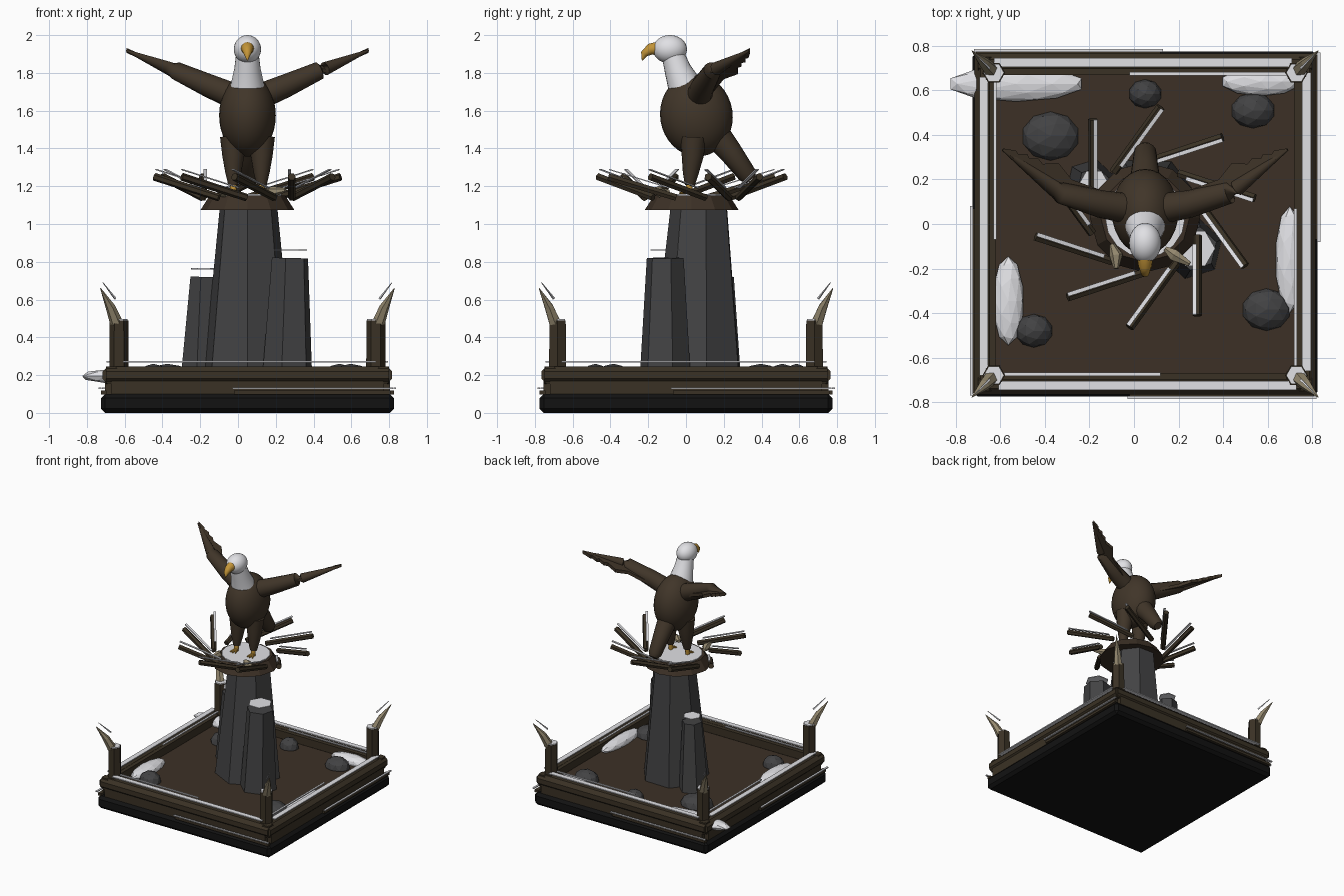
import bpy, bmesh, math
from mathutils import Vector, Matrix

if "Cube" in bpy.data.objects:
    bpy.data.objects.remove(bpy.data.objects["Cube"])

CX = 0.05  # the scene is slightly off centre because of the drift poking out


def material(name, rgb):
    m = bpy.data.materials.new(name)
    m.use_nodes = True
    m.diffuse_color = (*rgb, 1)
    m.node_tree.nodes["Principled BSDF"].inputs["Base Color"].default_value = (*rgb, 1)
    return m


BLACK = material("black base", (0.006, 0.006, 0.006))
EARTH = material("dark earth", (0.045, 0.03, 0.019))
TIMBER = material("timber", (0.042, 0.031, 0.018))
STONE = material("grey stone", (0.055, 0.055, 0.057))
SNOW = material("snow white", (0.75, 0.75, 0.78))
FEATHER = material("brown feather", (0.052, 0.036, 0.022))
YELLOW = material("yellow", (0.55, 0.3, 0.04))
BONE = material("bone", (0.3, 0.25, 0.16))


def finish(name, bm, mat, smooth=False):
    bmesh.ops.recalc_face_normals(bm, faces=bm.faces)
    me = bpy.data.meshes.new(name)
    bm.to_mesh(me)
    bm.free()
    me.materials.append(mat)
    if smooth:
        me.shade_smooth()
    ob = bpy.data.objects.new(name, me)
    bpy.context.collection.objects.link(ob)
    return ob


def box(name, center, size, mat, rot=None, bevel=0):
    bm = bmesh.new()
    bmesh.ops.create_cube(bm, size=1)
    m = Matrix.Translation(center) @ (rot or Matrix()) @ Matrix.Diagonal((*size, 1))
    bmesh.ops.transform(bm, matrix=m, verts=bm.verts)
    if bevel:
        bmesh.ops.bevel(bm, geom=bm.edges[:], offset=bevel, segments=1, affect='EDGES')
    return finish(name, bm, mat)


def blob(name, center, radii, mat, tilt=0, low=True):
    bm = bmesh.new()
    if low:
        bmesh.ops.create_icosphere(bm, subdivisions=2, radius=1)
    else:
        bmesh.ops.create_uvsphere(bm, u_segments=28, v_segments=18, radius=1)
    m = (Matrix.Translation(center) @ Matrix.Rotation(tilt, 4, 'X')
         @ Matrix.Diagonal((*radii, 1)))
    bmesh.ops.transform(bm, matrix=m, verts=bm.verts)
    return finish(name, bm, mat, not low)


def tube(name, pts, radii, sides, mat, smooth=False, turn=0.0):
    """Rings of given radii along a path; a flat polygon caps each end."""
    bm, rings = bmesh.new(), []
    pts = [Vector(p) for p in pts]
    for i, (p, r) in enumerate(zip(pts, radii)):
        d = (pts[min(i + 1, len(pts) - 1)] - pts[max(i - 1, 0)]).normalized()
        ref = Vector((1, 0, 0)) if abs(d.x) < 0.8 else Vector((0, 0, 1))
        v = d.cross(ref).normalized()
        u = v.cross(d)
        ang = [turn + math.tau * k / sides for k in range(sides)]
        rings.append([bm.verts.new(p + r * (u * math.cos(a) + v * math.sin(a))) for a in ang])
    for a, b in zip(rings, rings[1:]):
        for k in range(sides):
            bm.faces.new((a[k], a[k - 1], b[k - 1], b[k]))
    bm.faces.new(rings[0])
    bm.faces.new(rings[-1])
    ob = finish(name, bm, mat)
    if smooth:
        bpy.ops.object.select_all(action='DESELECT')
        ob.select_set(True)
        bpy.context.view_layer.objects.active = ob
        bpy.ops.object.shade_smooth_by_angle(angle=math.radians(50))
    return ob


# Base and ground
box("base_slab", (CX, 0, 0.05), (1.55, 1.55, 0.1), BLACK, bevel=0.022)
box("ground", (CX, 0, 0.135), (1.38, 1.38, 0.09), EARTH)

# Fence: four sides turned around the middle
for k in range(4):
    turn = Matrix.Rotation(k * math.pi / 2, 4, 'Z')

    def at(t, out, z):
        return Matrix.Translation((CX, 0, 0)) @ turn @ Vector((t, -out, z))

    def strip(name, a, b, out, z, width, thick, mat):
        box(name, at((a + b) / 2, out, z), (b - a, width, thick), mat, turn)

    tube(f"top_rail_{k}", [at(-0.75, 0.72, 0.2), at(0.75, 0.72, 0.2)], [0.05] * 2, 8, TIMBER,
         turn=math.pi / 8)
    strip("lower_plank", -0.72, 0.72, 0.715, 0.135, 0.08, 0.07, TIMBER)
    strip("outer_plank", -0.07, 0.76, 0.76, 0.108, 0.03, 0.02, TIMBER)
    strip("inner_plank", -0.7, 0.7, 0.69, 0.215, 0.04, 0.06, TIMBER)
    strip("rail_snow", -0.66, 0.68, 0.725, 0.27, 0.04, 0.008, SNOW)
    strip("outer_snow", -0.08, 0.77, 0.78, 0.13, 0.015, 0.008, SNOW)
    strip("inner_snow", -0.68, 0.07, 0.675, 0.27, 0.014, 0.008, SNOW)

    # Corner post with horn and its snow
    tube(f"corner_post_{k}", [at(0.68, 0.68, 0.1), at(0.68, 0.68, 0.49)], [0.052, 0.05], 6, TIMBER)
    tube(f"post_snow_{k}", [at(0.68, 0.68, 0.49), at(0.68, 0.68, 0.497)], [0.046] * 2, 6, SNOW)
    tube(f"horn_{k}", [at(0.695, 0.695, 0.48), at(0.725, 0.725, 0.56), at(0.778, 0.778, 0.66)],
         [0.034, 0.026, 0.002], 6, BONE)
    tube(f"horn_snow_{k}", [at(0.70, 0.70, 0.605), at(0.765, 0.765, 0.69)],
         [0.007, 0.002], 4, SNOW)

# Rocks and snow drifts: x, y, half width, half depth
for x, y, a, b in [(-0.375, 0.395, 0.13, 0.11), (0.05, 0.585, 0.075, 0.065),
                   (0.535, 0.51, 0.1, 0.08), (0.595, -0.385, 0.11, 0.095),
                   (-0.45, -0.48, 0.085, 0.075)]:
    blob("rock", (x, y, 0.185), (a, b, 0.075), STONE)
for x, y, a, b in [(-0.53, 0.63, 0.31, 0.08), (0.57, 0.64, 0.18, 0.065),
                   (-0.565, -0.345, 0.07, 0.2), (0.7, -0.16, 0.065, 0.24)]:
    blob("snow_drift", (x, y, 0.195), (a, b, 0.045), SNOW)

# Stone columns and the snow over the short ones
tube("main_column", [(0.055, 0.06, 0.16), (0.055, 0.075, 1.1)], [0.25, 0.155], 7, STONE, turn=0.2)
for name, x, y, top, r0, r1 in [("left", 0.275, -0.11, 0.82, 0.14, 0.1),
                                ("right", -0.18, 0.18, 0.72, 0.115, 0.075)]:
    tube(name + "_column", [(x - 0.015, y, 0.16), (x, y, top)], [r0, r1], 6, STONE, turn=0.3)
    tube(name + "_column_snow", [(x, y, top + 0.04), (x, y, top + 0.046)], [r1 * 0.9] * 2, 6, SNOW)

# Nest: bowl, snow bed and leaning sticks
tube("nest_bowl", [(CX, 0.03, 1.075), (CX, 0.03, 1.15)], [0.248, 0.2], 12, EARTH)
tube("nest_snow", [(CX, 0.03, 1.15), (CX, 0.03, 1.158)], [0.18] * 2, 16, SNOW)
for k in range(10):
    a = math.radians(118 - 36 * k)
    lean = a - math.radians(28)
    tip = Vector((CX + 0.5 * math.cos(a), 0.03 + 0.5 * math.sin(a), 1.25))
    root = tip - Vector((0.36 * math.cos(lean), 0.36 * math.sin(lean), 0.11))
    tube(f"nest_stick_{k}", [root, tip], [0.02, 0.021], 6, TIMBER)
    along = tip - root
    rot = along.to_track_quat('X', 'Z').to_matrix().to_4x4()
    side = Vector((math.sin(lean), -math.cos(lean), 0)) * 0.012
    box(f"stick_snow_{k}", root.lerp(tip, 0.55) + side + Vector((0, 0, 0.04)),
        (along.length * 0.88, 0.018, 0.006), SNOW, rot)
tube("left_bone", [(0.14, -0.11, 1.17), (0.18, -0.14, 1.17), (0.25, -0.18, 1.18)],
     [0.012, 0.03, 0.012], 6, BONE)
tube("right_bone", [(-0.1, -0.09, 1.17), (-0.08, -0.14, 1.17), (-0.08, -0.2, 1.18)],
     [0.012, 0.03, 0.012], 6, BONE)

# Bird: body, tail, neck, head and beak
blob("body", (CX, 0.055, 1.575), (0.15, 0.192, 0.218), FEATHER, 0.15, low=False)
tube("neck", [(CX, 0.01, 1.67), (CX, -0.01, 1.74), (CX, -0.045, 1.82), (CX, -0.07, 1.9)],
     [0.1, 0.088, 0.07, 0.06], 24, SNOW, True)
blob("head", (CX, -0.085, 1.925), (0.072, 0.09, 0.075), SNOW, low=False)
tube("beak", [(CX, -0.14, 1.93), (CX, -0.19, 1.925), (CX, -0.222, 1.9), (CX, -0.232, 1.865)],
     [0.038, 0.03, 0.019, 0.002], 12, YELLOW, True)
tube("tail", [(CX, 0.13, 1.51), (CX, 0.24, 1.375), (CX, 0.325, 1.26), (CX, 0.345, 1.235)],
     [0.08, 0.062, 0.05, 0.03], 16, FEATHER, True)

# Wing outline behind the arm: distance out from the body, depth
feathers = [(0.1, 0.06), (0.4, 0.13), (0.5, 0.21), (0.64, 0.34), (0.58, 0.33), (0.57, 0.315),
            (0.53, 0.315), (0.52, 0.295), (0.48, 0.295), (0.46, 0.27), (0.39, 0.275),
            (0.33, 0.2), (0.15, 0.135)]


def wing_z(x):
    return 1.685 + 0.45 * (x - 0.12) if x < 0.38 else 1.802 + 0.45 * (x - 0.38)


# Wings and legs, mirrored
for name, s in (("left", 1), ("right", -1)):
    tube(name + "_wing_arm",
         [(CX + s * 0.08, 0.07, 1.68), (CX + s * 0.2, 0.09, 1.73), (CX + s * 0.38, 0.14, 1.812),
          (CX + s * 0.41, 0.16, 1.822), (CX + s * 0.64, 0.335, 1.918)],
         [0.068, 0.062, 0.048, 0.036, 0.006], 16, FEATHER, True)
    bm = bmesh.new()
    f = bm.faces.new([bm.verts.new((CX + s * x, y, wing_z(x) - 0.013)) for x, y in feathers])
    ext = bmesh.ops.extrude_face_region(bm, geom=[f])["geom"]
    bmesh.ops.translate(bm, vec=(0, 0, 0.026),
                        verts=[g for g in ext if isinstance(g, bmesh.types.BMVert)])
    finish(name + "_wing_feathers", bm, FEATHER)
    x = CX + s * 0.075
    tube(name + "_thigh", [(x, 0.04, 1.46), (x, 0.035, 1.36), (x, 0.025, 1.27), (x, 0.02, 1.205)],
         [0.07, 0.058, 0.042, 0.026], 16, FEATHER, True)
    tube(name + "_shank", [(x, 0.02, 1.23), (x, 0.015, 1.16)], [0.019, 0.016], 10, YELLOW, True)
    for toe in (-0.5, 0, 0.5):
        tube(name + "_toe", [(x, 0.015, 1.175), (x + 0.05 * math.sin(toe), 0.015 - 0.05 * math.cos(toe), 1.163)],
             [0.013, 0.004], 8, YELLOW)
